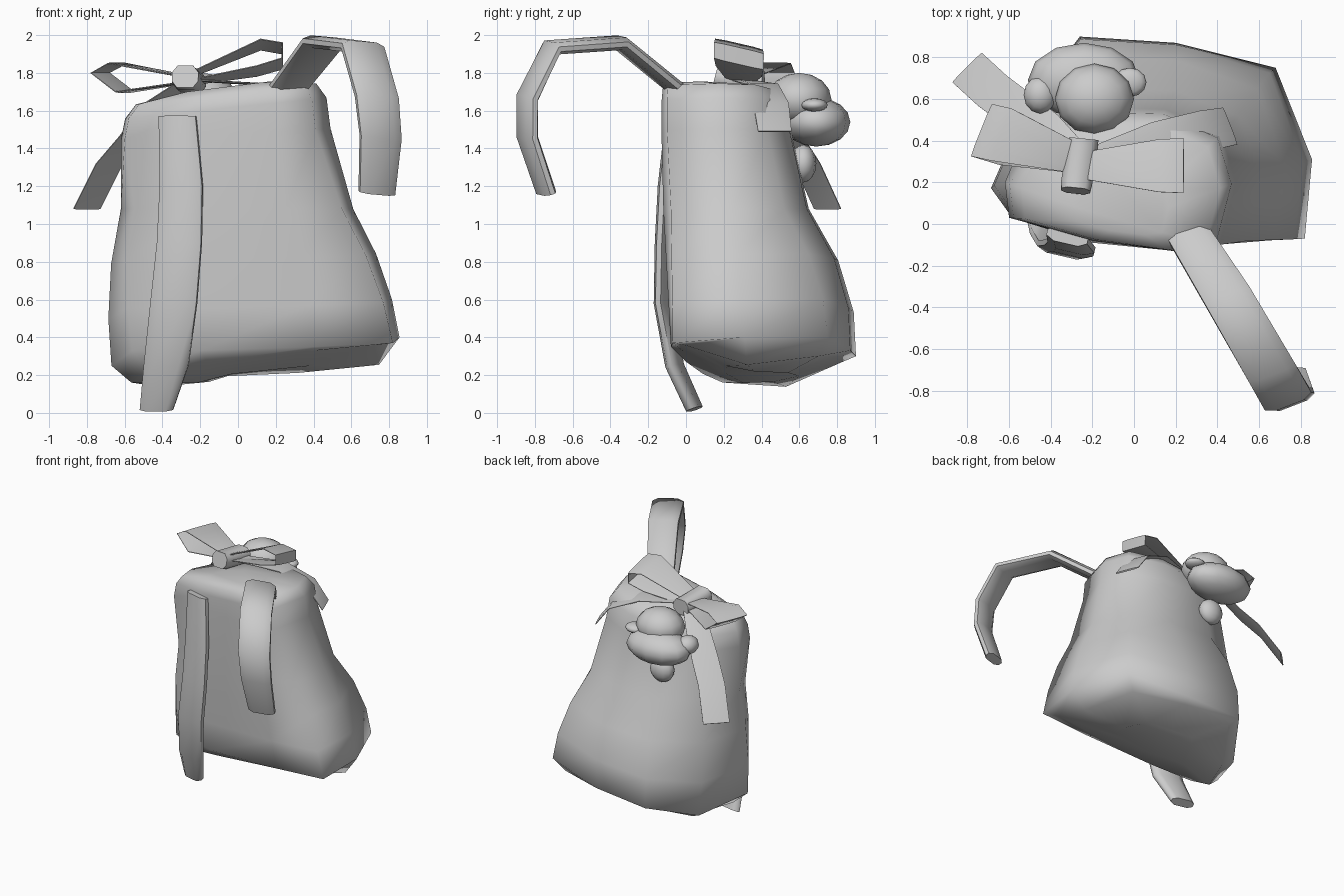
import bpy, bmesh
from mathutils import Vector

if "Cube" in bpy.data.objects:
    bpy.data.objects.remove(bpy.data.objects["Cube"])

GREY = (0.6, 0.6, 0.6, 1)
grey = bpy.data.materials.new("plain_grey")
grey.use_nodes = True
grey.diffuse_color = GREY
grey.node_tree.nodes["Principled BSDF"].inputs["Base Color"].default_value = GREY


def finish(name, bm, angle):
    """Turn a bmesh into a smooth-shaded object."""
    bmesh.ops.recalc_face_normals(bm, faces=bm.faces)
    mesh = bpy.data.meshes.new(name)
    bm.to_mesh(mesh)
    bm.free()
    mesh.materials.append(grey)
    obj = bpy.data.objects.new(name, mesh)
    bpy.context.collection.objects.link(obj)
    bpy.ops.object.select_all(action='DESELECT')
    obj.select_set(True)
    bpy.context.view_layer.objects.active = obj
    bpy.ops.object.shade_smooth_by_angle(angle=angle)


def loft(name, rings, angle):
    """Skin a list of closed rings and cap both ends."""
    bm = bmesh.new()
    loops = [[bm.verts.new(p) for p in ring] for ring in rings]
    n = len(loops[0])
    for a, b in zip(loops, loops[1:]):
        for i in range(n):
            j = (i + 1) % n
            bm.faces.new((a[i], a[j], b[j], b[i]))
    bm.faces.new(loops[0])
    bm.faces.new(loops[-1])
    finish(name, bm, angle)


def band(name, path, across, widths, thick):
    """Sweep a flat band along a path; across is its width direction."""
    pts = [Vector(p) for p in path]
    across = Vector(across).normalized()
    rings = []
    for i, p in enumerate(pts):
        tangent = pts[min(i + 1, len(pts) - 1)] - pts[max(i - 1, 0)]
        normal = tangent.cross(across).normalized()
        w, t = across * widths[i] / 2, normal * thick / 2
        rings.append([p - w - t * 0.4, p - w * 0.6 - t, p + w * 0.6 - t, p + w - t * 0.4,
                      p + w + t * 0.4, p + w * 0.6 + t, p - w * 0.6 + t, p - w + t * 0.4])
    loft(name, rings, 1.1)


def blob(name, centre, radii):
    bm = bmesh.new()
    bmesh.ops.create_uvsphere(bm, u_segments=12, v_segments=8, radius=1)
    bmesh.ops.scale(bm, vec=radii, verts=bm.verts)
    bmesh.ops.translate(bm, vec=centre, verts=bm.verts)
    finish(name, bm, 1.2)


# Bag: outlines at the base, waist and shoulder, blended upward
base = [(-.56, .04, .33), (-.2, -.06, .33), (.4, -.08, .35), (.82, -.07, .37), (.855, .31, .4),
        (.68, .75, .4), (.2, .87, .33), (-.26, .9, .3), (-.5, .55, .17), (-.67, .16, .25)]
waist = [(-.55, .02), (-.2, -.09), (.25, -.12), (.55, -.08), (.61, .25),
         (.5, .52), (.2, .64), (-.2, .65), (-.5, .48), (-.62, .2)]
shoulder = [(-.6, .03), (-.2, -.08), (.2, -.13), (.41, -.1), (.49, .2),
            (.42, .43), (.15, .55), (-.2, .56), (-.47, .43), (-.62, .2)]
base = [Vector(p) for p in base]
waist = [Vector((x, y, 1.08)) for x, y in waist]
shoulder = [Vector((x, y, 1.48 + .05 * x)) for x, y in shoulder]


def underside(scale):
    ring = []
    for p in base:
        x, y = .08 + (p.x - .08) * scale, .4 + (p.y - .4) * scale
        ring.append((x, y, .18 + .1 * x + .4 * max(0, y - .55) + .35 * max(0, .3 - y)))
    return ring


def blend(t):
    """Ring between base and waist, swelling at the sides and the back."""
    k = t * (1 - t)
    return [a.lerp(b, t) + Vector((.2 * k * (a.x - .08), .6 * k * max(0, a.y - .4), 0))
            for a, b in zip(base, waist)]


def crown(scale, front, z, slope):
    """Shoulder outline drawn in, with its own factor along the front edge."""
    return [(-.05 + (p.x + .05) * scale, p.y * (scale if p.y > 0 else front), z + slope * p.x)
            for p in shoulder]


loft("bag_body", [underside(.4), underside(.86), base, blend(.3), blend(.65), waist, shoulder,
                  crown(.96, 1, 1.62, .1), crown(.86, .95, 1.695, .1),
                  crown(.4, .4, 1.73, .05)], 1.5)

# Shoulder straps
band("hanging_strap",
     [(-.32, -.06, 1.57), (-.3, -.1, 1.2), (-.31, -.115, .9), (-.34, -.12, .58),
      (-.38, -.06, .25), (-.43, .045, .02)],
     (.95, -.22, 0), [.2, .23, .24, .25, .24, .18], .07)
band("raised_strap",
     [(.25, -.03, 1.7), (.45, -.35, 1.96), (.66, -.71, 1.935), (.735, -.84, 1.67),
      (.755, -.84, 1.46), (.735, -.74, 1.165)],
     (.93, .36, -.08), [.2, .23, .24, .24, .23, .2], .07)

# Ribbon bow: two loops, two tails and a knot
band("bow_loop_right",
     [(-.27, .31, 1.78), (-.64, .43, 1.85), (-.73, .45, 1.8), (-.6, .41, 1.7), (-.27, .31, 1.75)],
     (.1, .25, 0), [.14, .27, .27, .27, .14], .012)
band("bow_loop_left",
     [(-.25, .28, 1.79), (.12, .28, 1.95), (.235, .28, 1.93), (.235, .28, 1.85),
      (.1, .28, 1.81), (-.25, .28, 1.75)],
     (0, .26, -.06), [.13, .26, .27, .27, .25, .13], .012)
band("bow_tail_right",
     [(-.28, .34, 1.75), (-.43, .46, 1.64), (-.56, .55, 1.46), (-.68, .64, 1.32), (-.8, .75, 1.08)],
     (.14, .14, 0), [.12, .18, .2, .2, .2], .012)
band("bow_tail_left",
     [(-.22, .3, 1.76), (.12, .4, 1.74), (.35, .45, 1.64), (.46, .47, 1.49)],
     (.07, -.18, 0), [.12, .19, .2, .19], .012)
band("bow_knot",
     [(-.28, .16, 1.78), (-.275, .2, 1.77), (-.25, .37, 1.75), (-.24, .41, 1.75)],
     (1, -.1, 0), [.14, .15, .15, .14], .12)

# Duck charm with a hanging drop
blob("duck_body", (-.24, .69, 1.54), (.27, .18, .13))
blob("duck_head", (-.19, .6, 1.66), (.19, .17, .14))
blob("duck_beak", (-.02, .68, 1.63), (.08, .07, .035))
blob("duck_tail", (-.45, .62, 1.58), (.08, .09, .07))
blob("charm_drop", (-.22, .62, 1.32), (.1, .07, .1))
